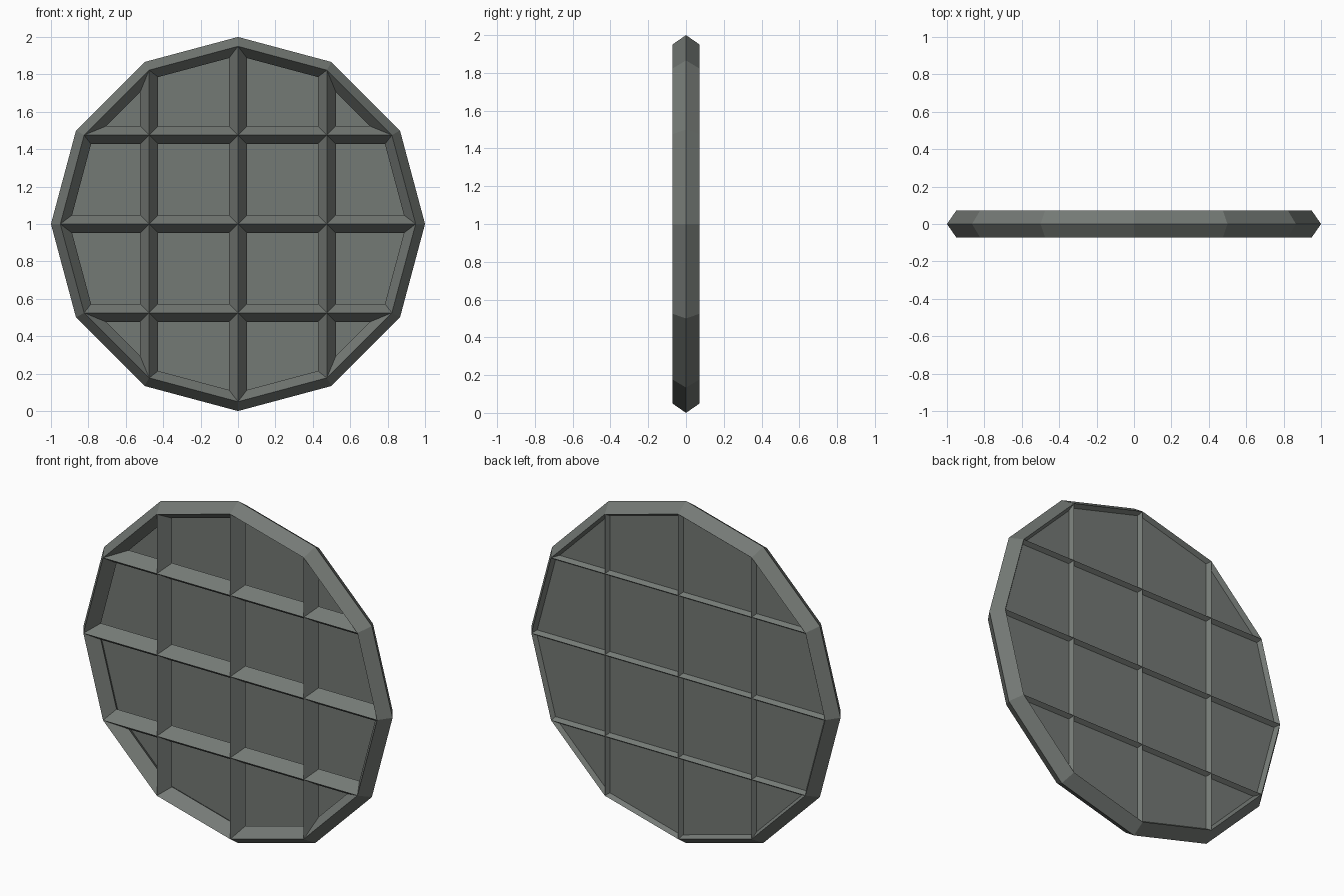
import bpy, bmesh, math

if "Cube" in bpy.data.objects:
    bpy.data.objects.remove(bpy.data.objects["Cube"])

SIDES = 12        # low-poly round window
R = 0.95          # radius of the frame's ridge line
W = 0.05          # half width of the diamond section
D = 0.072         # half depth of the diamond section
CZ = 1.0          # centre height

mat = bpy.data.materials.new("dark grey metal")
mat.diffuse_color = (0.175, 0.192, 0.178, 1)
mat.use_nodes = True
mat.node_tree.nodes["Principled BSDF"].inputs["Base Color"].default_value = mat.diffuse_color


def finish(bm, name):
    bmesh.ops.recalc_face_normals(bm, faces=bm.faces)
    me = bpy.data.meshes.new(name)
    bm.to_mesh(me)
    bm.free()
    me.materials.append(mat)
    ob = bpy.data.objects.new(name, me)
    bpy.context.collection.objects.link(ob)
    return ob


def ring_point(r, i, y):
    a = 2 * math.pi * i / SIDES
    return (r * math.cos(a), y, CZ + r * math.sin(a))


# Outer rim: diamond section swept around twelve sides
bm = bmesh.new()
section = [(R + W, 0), (R, -D), (R - W, 0), (R, D)]
rings = [[bm.verts.new(ring_point(r, i, y)) for r, y in section] for i in range(SIDES)]
for i in range(SIDES):
    a, b = rings[i], rings[(i + 1) % SIDES]
    for k in range(4):
        m = (k + 1) % 4
        bm.faces.new((a[k], a[m], b[m], b[k]))
finish(bm, "rim")


# Lattice bars: diamond prisms between opposite ridge corners
def bar(name, offset, vertical):
    half = math.sqrt(R * R - offset * offset)
    w = 0.048
    bm = bmesh.new()
    ends = []
    for t in (-half, half):
        loop = []
        for s, y in ((w, 0), (0, -D), (-w, 0), (0, D)):
            u, v = (offset + s, t) if vertical else (t, offset + s)
            loop.append(bm.verts.new((u, y, CZ + v)))
        ends.append(loop)
    a, b = ends
    for k in range(4):
        m = (k + 1) % 4
        bm.faces.new((a[k], a[m], b[m], b[k]))
    bm.faces.new(a)
    bm.faces.new(b)
    finish(bm, name)


for n, off in enumerate((-R / 2, 0, R / 2), 1):
    bar(f"vertical_bar_{n}", off, True)
    bar(f"horizontal_bar_{n}", off, False)

# Pane: thin sheet set towards the back of the frame
bm = bmesh.new()
front, back = ([bm.verts.new(ring_point(R - 0.01, i, y)) for i in range(SIDES)]
               for y in (0.044, 0.048))
bm.faces.new(front)
bm.faces.new(back)
for i in range(SIDES):
    j = (i + 1) % SIDES
    bm.faces.new((front[i], front[j], back[j], back[i]))
finish(bm, "pane")
